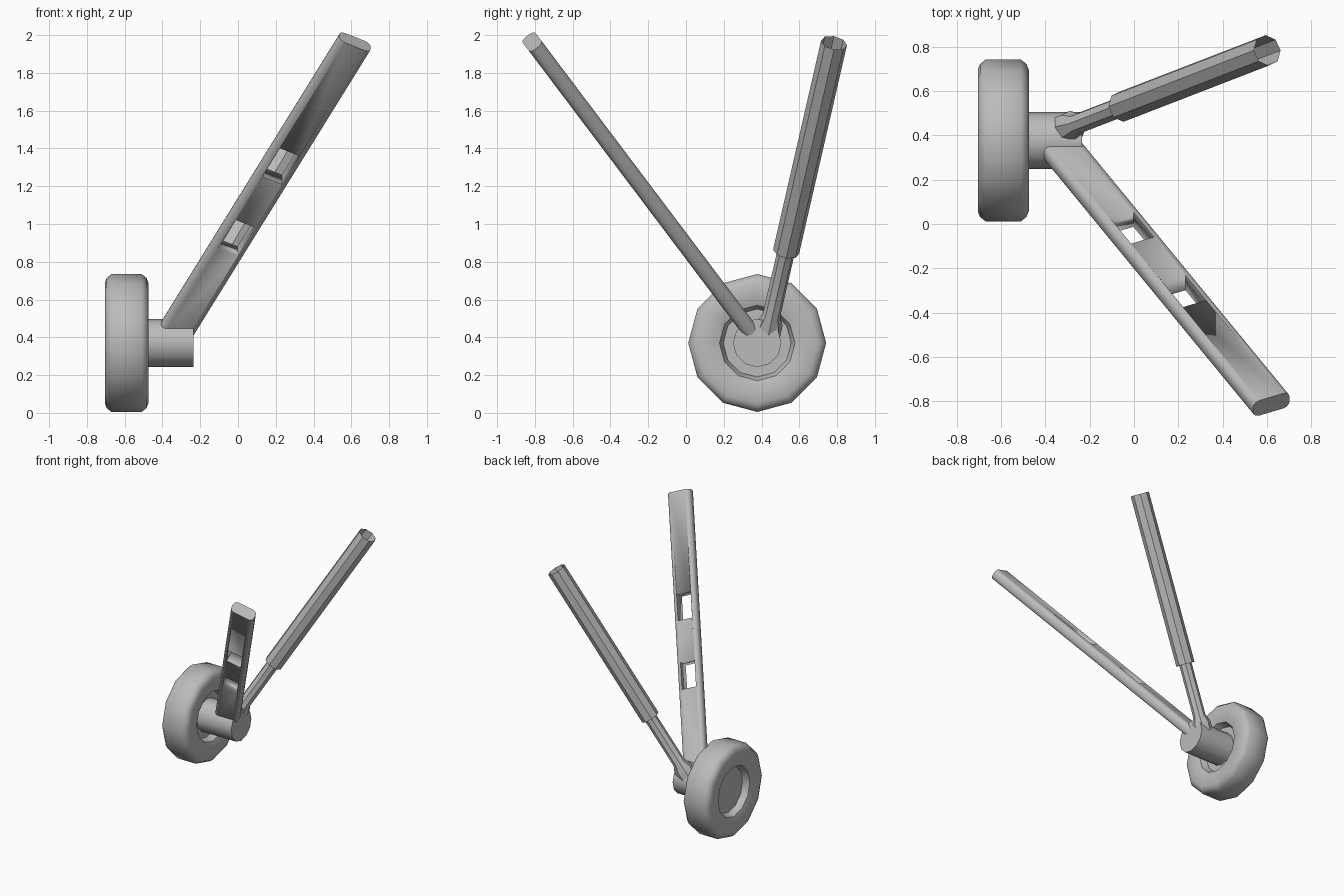
import bpy, bmesh, math
from mathutils import Vector, Matrix

if "Cube" in bpy.data.objects:
    bpy.data.objects.remove(bpy.data.objects["Cube"])

metal = bpy.data.materials.new("grey_metal")
metal.diffuse_color = (0.5, 0.5, 0.5, 1)
metal.use_nodes = True
metal.node_tree.nodes["Principled BSDF"].inputs["Base Color"].default_value = metal.diffuse_color


def finish(name, bm, angle=40):
    bmesh.ops.recalc_face_normals(bm, faces=bm.faces)
    me = bpy.data.meshes.new(name)
    bm.to_mesh(me)
    bm.free()
    ob = bpy.data.objects.new(name, me)
    bpy.context.collection.objects.link(ob)
    me.materials.append(metal)
    bpy.ops.object.select_all(action='DESELECT')
    bpy.context.view_layer.objects.active = ob
    ob.select_set(True)
    bpy.ops.object.shade_smooth_by_angle(angle=math.radians(angle))
    return ob


def frame(origin, axis, side):
    """Matrix whose local z runs along axis and local x leans towards side."""
    z = Vector(axis).normalized()
    x = Vector(side)
    x = (x - z * x.dot(z)).normalized()
    m = Matrix((x, z.cross(x), z)).transposed().to_4x4()
    m.translation = Vector(origin)
    return m


def lathe(name, profile, mat, sides, angle=40):
    """Turn (distance along axis, radius) points; radius 0 closes the end."""
    bm = bmesh.new()
    rings = []
    for t, r in profile:
        n = sides if r > 0 else 1
        rings.append([bm.verts.new(mat @ Vector((r * math.cos(math.tau * i / sides),
                                                 r * math.sin(math.tau * i / sides), t)))
                      for i in range(n)])
    for a, b in zip(rings, rings[1:]):
        for i in range(sides):
            j = (i + 1) % sides
            loop = [a[i % len(a)], a[j % len(a)], b[j % len(b)], b[i % len(b)]]
            bm.faces.new(list(dict.fromkeys(loop)))
    return finish(name, bm, angle)


# Wheel with rounded tyre and recessed hub on both sides
WY, WZ = 0.377, 0.37
half = [(-0.05, 0), (-0.05, 0.18), (-0.10, 0.20), (-0.115, 0.25),
        (-0.115, 0.32), (-0.105, 0.345), (-0.08, 0.365)]
wheel_profile = half + [(-t, r) for t, r in reversed(half)]
lathe("wheel", wheel_profile, frame((-0.59, WY, WZ), (1, 0, 0), (0, 0, 1)), 12, 50)

# Axle stub
lathe("axle", [(0, 0), (0, 0.128), (0.31, 0.128), (0.31, 0)],
      frame((-0.545, WY, WZ), (1, 0, 0), (0, 0, 1)), 12)

# Telescopic damper: flared foot, thin rod, open outer sleeve
damper = frame((-0.30, 0.435, 0.44), (0.905, 0.35, 1.525), (0, 1, 0))
lathe("damper_rod", [(-0.06, 0), (-0.06, 0.07), (0.04, 0.07), (0.09, 0.047), (0.55, 0.047)],
      damper, 8)
lathe("damper_sleeve", [(0.50, 0.047), (0.49, 0.07), (1.80, 0.07)], damper, 8)

# Flat brace: rounded-rectangle bar running up and forward
brace_frame = frame((-0.325, 0.335, 0.44), (0.945, -1.15, 1.525), (1, 0, 0))
L, W, T = 2.13, 0.185, 0.085
bm = bmesh.new()
bmesh.ops.create_cube(bm, size=1, matrix=Matrix.Translation((0, 0, L / 2))
                      @ Matrix.Diagonal((W, T, L, 1)))
long_edges = [e for e in bm.edges if abs(e.verts[0].co.z - e.verts[1].co.z) > 1]
bmesh.ops.bevel(bm, geom=long_edges, offset=0.032, segments=3, profile=0.5, affect='EDGES')
bm.transform(brace_frame)
brace = finish("brace", bm, 35)

# Two rectangular windows through the brace
for k, t in enumerate((0.715, 1.245)):
    bm = bmesh.new()
    bmesh.ops.create_cube(bm, size=1, matrix=brace_frame @ Matrix.Translation((0, 0, t))
                          @ Matrix.Diagonal((0.115, 0.3, 0.21, 1)))
    cutter = finish(f"window_cutter_{k + 1}", bm)
    cutter.hide_render = True
    cutter.hide_set(True)
    mod = brace.modifiers.new(f"window_{k + 1}", 'BOOLEAN')
    mod.object = cutter
    mod.operation = 'DIFFERENCE'
    mod.solver = 'EXACT'
